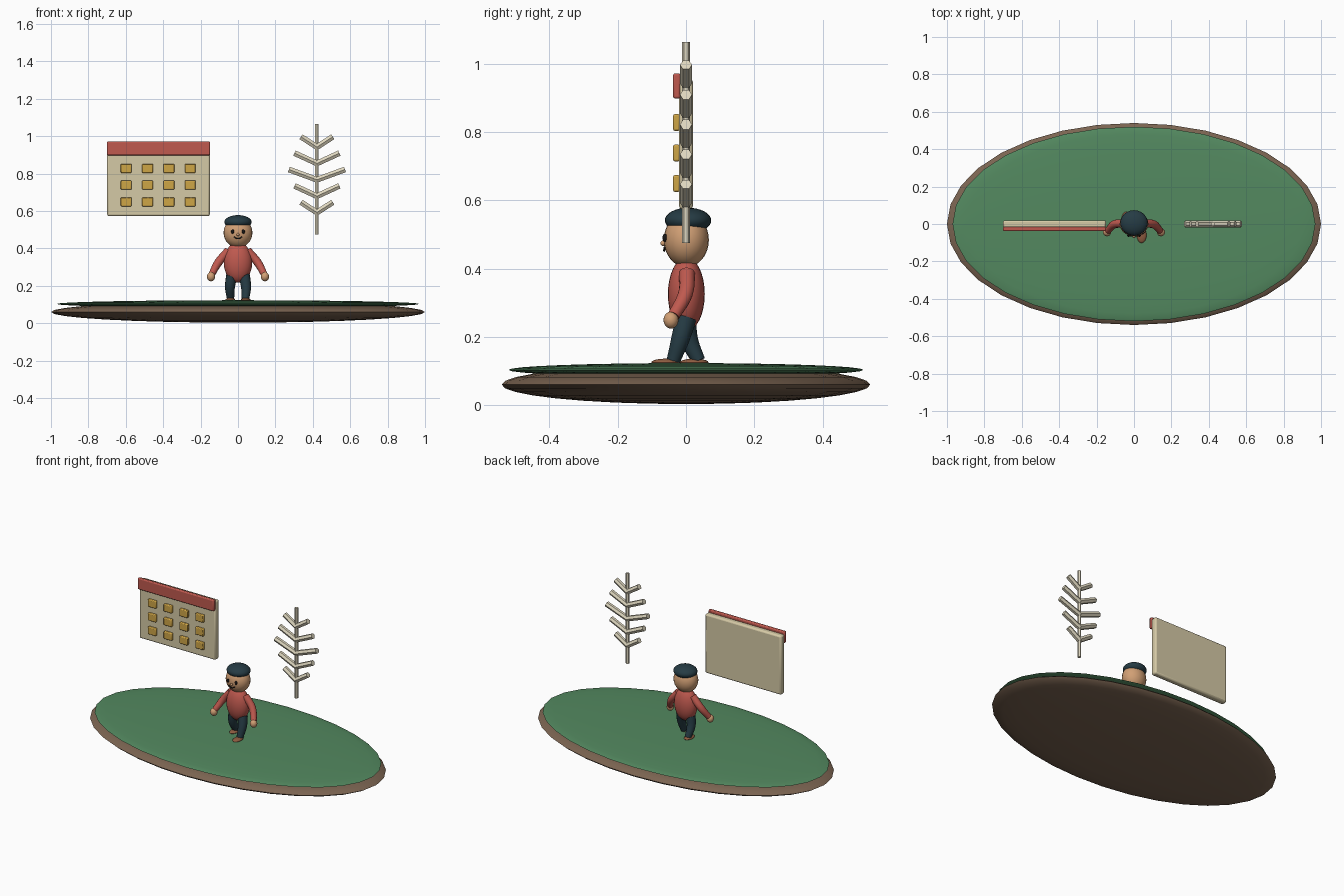
import bpy, math
from mathutils import Vector

if "Cube" in bpy.data.objects:
    bpy.data.objects.remove(bpy.data.objects["Cube"])


def mat(name, r, g, b):
    m = bpy.data.materials.new(name)
    m.diffuse_color = tuple((c / 255) ** 2.2 for c in (r, g, b)) + (1,)
    m.use_nodes = True
    m.node_tree.nodes["Principled BSDF"].inputs["Base Color"].default_value = m.diffuse_color
    return m


GREEN = mat("grass", 84, 136, 96)
BROWN = mat("soil", 122, 100, 82)
CREAM = mat("cream", 212, 200, 164)
RED = mat("red", 190, 90, 80)
GOLD = mat("gold", 206, 164, 72)
SKIN = mat("skin", 208, 158, 116)
NAVY = mat("navy", 42, 62, 70)
SHOE = mat("shoe", 140, 92, 66)
DARK = mat("dark", 30, 28, 28)
TWIG = mat("twig", 222, 214, 190)


def finish(o, name, m, smooth=True):
    o.name = name
    o.data.materials.append(m)
    if smooth:
        bpy.ops.object.select_all(action='DESELECT')
        o.select_set(True)
        bpy.context.view_layer.objects.active = o
        bpy.ops.object.shade_smooth_by_angle(angle=math.radians(40))
    return o


def ball(name, m, loc, radii, seg=24, rings=16):
    bpy.ops.mesh.primitive_uv_sphere_add(segments=seg, ring_count=rings, location=loc)
    o = bpy.context.object
    o.scale = radii
    bpy.ops.object.transform_apply(location=False, rotation=False)
    return finish(o, name, m)


def box(name, m, loc, size, bevel):
    bpy.ops.mesh.primitive_cube_add(size=1, location=loc)
    o = bpy.context.object
    o.scale = size
    bpy.ops.object.transform_apply(location=False, rotation=False)
    b = o.modifiers.new("bevel", 'BEVEL')
    b.width, b.segments = bevel, 2
    return finish(o, name, m)


def limb(name, m, pts):
    """Tapered tube through (x, y, z, radius) points."""
    c = bpy.data.curves.new(name, 'CURVE')
    c.dimensions, c.bevel_depth, c.bevel_resolution = '3D', 1, 4
    c.use_fill_caps, c.resolution_u = True, 5
    s = c.splines.new('BEZIER')
    s.bezier_points.add(len(pts) - 1)
    for p, (x, y, z, r) in zip(s.bezier_points, pts):
        p.co, p.radius = (x, y, z), r
        p.handle_left_type = p.handle_right_type = 'AUTO'
    o = bpy.data.objects.new(name, c)
    bpy.context.collection.objects.link(o)
    bpy.ops.object.select_all(action='DESELECT')
    o.select_set(True)
    bpy.context.view_layer.objects.active = o
    bpy.ops.object.convert(target='MESH')
    return finish(bpy.context.object, name, m)


def rod(name, a, b, r):
    """Six-sided rod between two points, corners pointing along y."""
    a, b = Vector(a), Vector(b)
    d = b - a
    bpy.ops.mesh.primitive_cylinder_add(vertices=6, radius=r, depth=d.length, location=(a + b) / 2,
                                        rotation=(0, math.atan2(d.x, d.z), 0))
    return finish(bpy.context.object, name, TWIG, smooth=False)


# ground: two flattened lens shapes
ball("soil_base", BROWN, (0, 0, 0.06), (1, 0.54, 0.057), 32, 16)
ball("grass_top", GREEN, (0, 0, 0.103), (0.97, 0.52, 0.02), 32, 16)

# calendar board with header and day tiles
box("calendar_board", CREAM, (-0.425, 0, 0.765), (0.55, 0.04, 0.385), 0.01)
box("calendar_header", RED, (-0.425, -0.027, 0.935), (0.55, 0.022, 0.074), 0.006)
for row in range(3):
    for col in range(4):
        box("calendar_tile", GOLD, (-0.598 + 0.1143 * col, -0.028, 0.828 - 0.0895 * row),
            (0.058, 0.02, 0.049), 0.005)

# branching twig: stem and five pairs of side branches
X = 0.422
rod("stem", (X, 0, 0.475), (X, 0, 1.064), 0.011)
for i, dx in enumerate((0.085, 0.12, 0.15, 0.12, 0.085)):
    z = 1.0 - 0.0875 * i
    for s in (-1, 1):
        rod("side_branch", (X, 0, z - 0.058), (X + s * dx, 0, z - 0.003), 0.0175)

# figure: torso, head, cap
ball("torso", RED, (0, 0.001, 0.325), (0.076, 0.054, 0.108))
ball("head", SKIN, (0, 0.001, 0.484), (0.077, 0.066, 0.08))
ball("cap", NAVY, (0, 0.006, 0.541), (0.073, 0.068, 0.037))

# face
ball("nose", SKIN, (0, -0.067, 0.474), (0.008, 0.008, 0.008), 12, 8)
limb("mouth", DARK, [(-0.022, -0.063, 0.462, 0.003), (0, -0.064, 0.452, 0.003),
                     (0.022, -0.063, 0.462, 0.003)])

for s in (-1, 1):
    ball("eye", DARK, (s * 0.029, -0.062, 0.49), (0.008, 0.007, 0.012), 12, 8)
    # arms
    limb("arm", RED, [(s * 0.05, 0.003, 0.388, 0.023), (s * 0.105, -0.002, 0.325, 0.022),
                      (s * 0.14, -0.036, 0.262, 0.018)])
    ball("hand", SKIN, (s * 0.144, -0.044, 0.249), (0.022, 0.022, 0.025), 16, 10)
    # legs in mid stride, the +x leg forward
    f = -s
    limb("leg", NAVY, [(s * 0.033, 0, 0.255, 0.031), (s * 0.043, f * 0.012 - 0.004, 0.195, 0.027),
                       (s * 0.04, f * 0.037, 0.13, 0.02)])
    ball("shoe", SHOE, (s * 0.041, -0.06 if s > 0 else 0.024, 0.125), (0.026, 0.042, 0.011), 16, 10)
